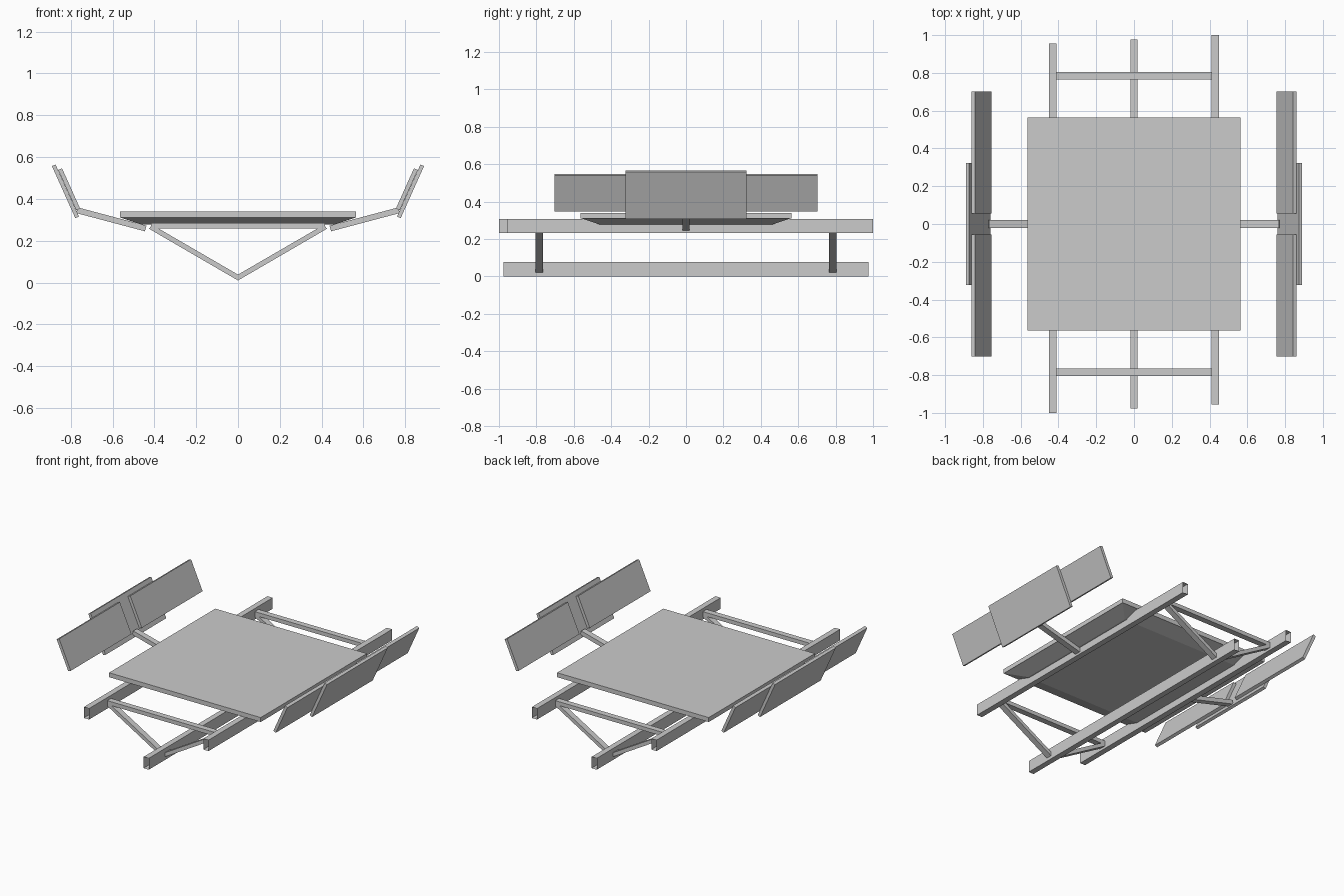
import bpy, bmesh
from mathutils import Vector

if "Cube" in bpy.data.objects:
    bpy.data.objects.remove(bpy.data.objects["Cube"])


def finish(name, bm, recalc=True):
    if recalc:
        bmesh.ops.recalc_face_normals(bm, faces=bm.faces[:])
    mesh = bpy.data.meshes.new(name)
    bm.to_mesh(mesh)
    bm.free()
    ob = bpy.data.objects.new(name, mesh)
    bpy.context.collection.objects.link(ob)
    return ob


def prism(name, profile, y0, y1, capped=True):
    """Extrude an x-z profile (counter-clockwise seen from -y) along y."""
    bm = bmesh.new()
    a = [bm.verts.new((x, y0, z)) for x, z in profile]
    b = [bm.verts.new((x, y1, z)) for x, z in profile]
    n = len(profile)
    for i in range(n):
        j = (i + 1) % n
        bm.faces.new((a[j], a[i], b[i], b[j]))
    if capped:
        bm.faces.new(a)
        bm.faces.new(b[::-1])
    return finish(name, bm, capped)


def rect(x0, x1, z0, z1):
    return [(x0, z0), (x1, z0), (x1, z1), (x0, z1)]


def strip(start, direction, length, thickness):
    """Slanted rectangle whose thickness grows to the left of its direction."""
    p, u = Vector(start), Vector(direction).normalized()
    n = Vector((-u.y, u.x)) * thickness
    q = p + u * length
    return [tuple(v) for v in (p, q, q + n, p + n)]


def flip(profile, side):
    return profile if side > 0 else [(-x, z) for x, z in reversed(profile)]


# Square top deck
prism("deck", rect(-0.565, 0.565, 0.31, 0.34), -0.565, 0.565)

# Tapered underside of the deck
bm = bmesh.new()
rings = [[bm.verts.new((sx * h, sy * h, z))
          for sx, sy in ((-1, -1), (1, -1), (1, 1), (-1, 1))]
         for h, z in ((0.46, 0.277), (0.56, 0.31))]
bm.faces.new(rings[0][::-1])
bm.faces.new(rings[1])
for i in range(4):
    j = (i + 1) % 4
    bm.faces.new((rings[0][i], rings[0][j], rings[1][j], rings[1][i]))
finish("deck_underside", bm)

# Three open-ended rails
prism("left_rail", rect(-0.449, -0.41, 0.232, 0.306), -1.0, 0.955, False)
prism("right_rail", rect(0.41, 0.449, 0.232, 0.306), -0.955, 1.0, False)
prism("keel_rail", rect(-0.019, 0.019, 0.0, 0.077), -0.977, 0.977, False)

# Triangular braces at both ends
for end, y in (("front", -0.785), ("back", 0.785)):
    prism(end + "_crossbar", rect(-0.415, 0.415, 0.259, 0.285), y - 0.02, y + 0.02)
    for label, s in (("left", -1), ("right", 1)):
        leg = [(0, 0.01), (0.425, 0.257), (0.412, 0.277), (0, 0.038)]
        prism(f"{end}_{label}_diagonal", flip(leg, s), y - 0.02, y + 0.02)

# Side arms and slanted panels
slope = (0.112, 0.249)
for label, s in (("left", -1), ("right", 1)):
    prism(label + "_arm", flip(strip((0.445, 0.245), (0.335, 0.089), 0.34, 0.028), s),
          -0.02, 0.02)
    prism(label + "_backing_panel", flip(strip((0.778, 0.308), slope, 0.273, 0.019), s),
          -0.323, 0.323)
    inner = flip(strip((0.7735, 0.346), slope, 0.211, 0.02), s)
    prism(label + "_front_panel", inner, -0.702, -0.055)
    prism(label + "_rear_panel", inner, 0.055, 0.702)
